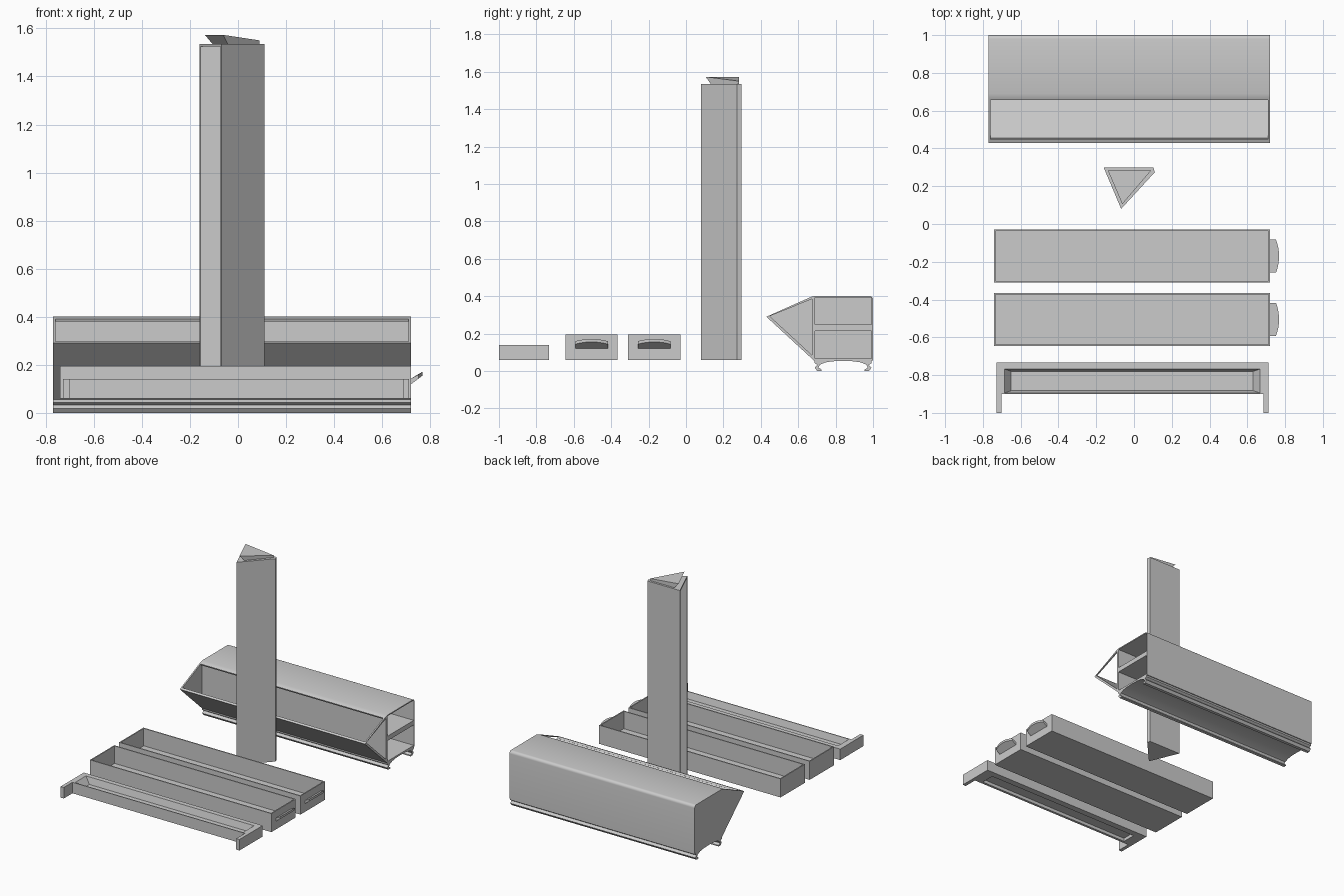
import bpy, bmesh, math
from mathutils import Vector

if "Cube" in bpy.data.objects:
    bpy.data.objects.remove(bpy.data.objects["Cube"])


def loft(name, lower, upper):
    """Closed solid between two matching 3D outlines."""
    bm = bmesh.new()
    a = [bm.verts.new(p) for p in lower]
    b = [bm.verts.new(p) for p in upper]
    n = len(a)
    bm.faces.new(a)
    bm.faces.new(b[::-1])
    for i in range(n):
        j = (i + 1) % n
        bm.faces.new((a[i], b[i], b[j], a[j]))
    bmesh.ops.recalc_face_normals(bm, faces=bm.faces)
    me = bpy.data.meshes.new(name)
    bm.to_mesh(me)
    bm.free()
    ob = bpy.data.objects.new(name, me)
    bpy.context.collection.objects.link(ob)
    return ob


def along_x(name, pts, x0, x1):
    return loft(name, [(x0, y, z) for y, z in pts], [(x1, y, z) for y, z in pts])


def along_z(name, pts, z0, z1):
    return loft(name, [(x, y, z0) for x, y in pts], [(x, y, z1) for x, y in pts])


def rect(x0, x1, y0, y1):
    return [(x0, y0), (x1, y0), (x1, y1), (x0, y1)]


def taper(name, r0, z0, r1, z1):
    return loft(name, [(x, y, z0) for x, y in rect(*r0)], [(x, y, z1) for x, y in rect(*r1)])


def cut(ob, *cutters):
    """Subtract the cutters, bake the result and remove them."""
    for c in cutters:
        m = ob.modifiers.new("cut", 'BOOLEAN')
        m.operation = 'DIFFERENCE'
        m.solver = 'EXACT'
        m.object = c
        c.hide_render = True
    bpy.context.view_layer.update()
    dg = bpy.context.evaluated_depsgraph_get()
    me = bpy.data.meshes.new_from_object(ob.evaluated_get(dg))
    ob.modifiers.clear()
    ob.data = me
    for c in cutters:
        bpy.data.objects.remove(c)
    return ob


# Housing: two drawer bays behind an open-topped triangular trough
XL, XR, IN = -0.77, 0.72, -0.76
corner = [(0.98 + 0.02 * math.sin(t), 0.382 + 0.02 * math.cos(t))
          for t in [math.pi / 2 * i / 5 for i in range(6)]]
housing = along_x("housing", [(0.43, 0.29), (0.668, 0.396), (0.69, 0.402)] + corner
                  + [(1.0, 0.055), (0.685, 0.055)], XL, XR)
cut(housing,
    along_x("lower_bay", rect(0.69, 0.992, 0.066, 0.214), IN, 1),
    along_x("upper_bay", rect(0.69, 0.992, 0.248, 0.394), IN, 1),
    along_x("trough", [(0.448, 0.293), (0.674, 0.385), (0.674, 0.085)], IN, 1),
    along_x("trough_mouth", [(0.452, 0.285), (0.39, 0.43), (0.60, 0.52), (0.665, 0.37)],
            IN, 0.71))

# Clip rail under the housing: arch with two hooked lips
half = [(0.687, 0.058), (0.687, 0.043), (0.703, 0.032), (0.688, 0.018), (0.702, 0.0),
        (0.725, 0.0), (0.725, 0.008), (0.708, 0.018), (0.716, 0.034), (0.745, 0.046),
        (0.785, 0.052), (0.84, 0.054)]
rail = along_x("clip_rail", half + [(1.68 - y, z) for y, z in half[-2::-1]], XL, XR)

# Two long drawers with bowed, tilted finger pulls
for label, y in (("back", -0.17), ("front", -0.505)):
    drawer = along_z(label + "_drawer", rect(-0.74, 0.72, y - 0.14, y + 0.14), 0.06, 0.195)
    cut(drawer, along_z("hollow", rect(-0.732, 0.712, y - 0.132, y + 0.132), 0.068, 0.4))
    low, high = [(0.718, y - 0.087, 0.118), (0.718, y + 0.087, 0.118)], \
                [(0.718, y - 0.087, 0.142), (0.718, y + 0.087, 0.142)]
    for i in range(9):
        t = 1 - i / 4
        bow = 0.752 + 0.016 * (1 - t * t)
        rise = (bow - 0.718) * 0.75
        low.append((bow, y + 0.087 * t, 0.118 + rise))
        high.append((bow, y + 0.087 * t, 0.134 + rise))
    loft(label + "_drawer_pull", low, high)

# Upright triangular tray, open on its left-front side
tray = along_z("triangular_tray", [(-0.16, 0.298), (-0.068, 0.08), (0.11, 0.274),
                                   (0.103, 0.298)], 0.06, 1.535)
cut(tray, along_z("hollow", [(0.09, 0.288), (0.096, 0.275), (-0.28, -0.131),
                             (-0.4, 0.288)], 0.07, 1.525))

# Wedge grip on the tray's end, undercut on the open side
loft("tray_grip", [(-0.105, 0.283, 1.534), (-0.042, 0.133, 1.534), (0.09, 0.283, 1.534)],
     [(-0.138, 0.283, 1.573), (-0.062, 0.105, 1.573), (0.09, 0.283, 1.55)])

# Front bracket: slotted bar with two short arms
bracket = along_z("front_bracket", [(-0.728, -0.733), (0.712, -0.733), (0.712, -1.0),
                                    (0.686, -1.0), (0.686, -0.9), (-0.702, -0.9),
                                    (-0.702, -1.0), (-0.728, -1.0)], 0.06, 0.14)
cut(bracket,
    taper("top_pocket", (-0.65, 0.63, -0.882, -0.78), 0.092,
          (-0.686, 0.667, -0.894, -0.768), 0.1401),
    along_z("bottom_slot", rect(-0.65, 0.63, -0.882, -0.78), 0.0, 0.084))

# Smooth only the rounded surfaces
for ob in (housing, rail):
    bpy.ops.object.select_all(action='DESELECT')
    ob.select_set(True)
    bpy.context.view_layer.objects.active = ob
    bpy.ops.object.shade_smooth_by_angle(angle=math.radians(25))
